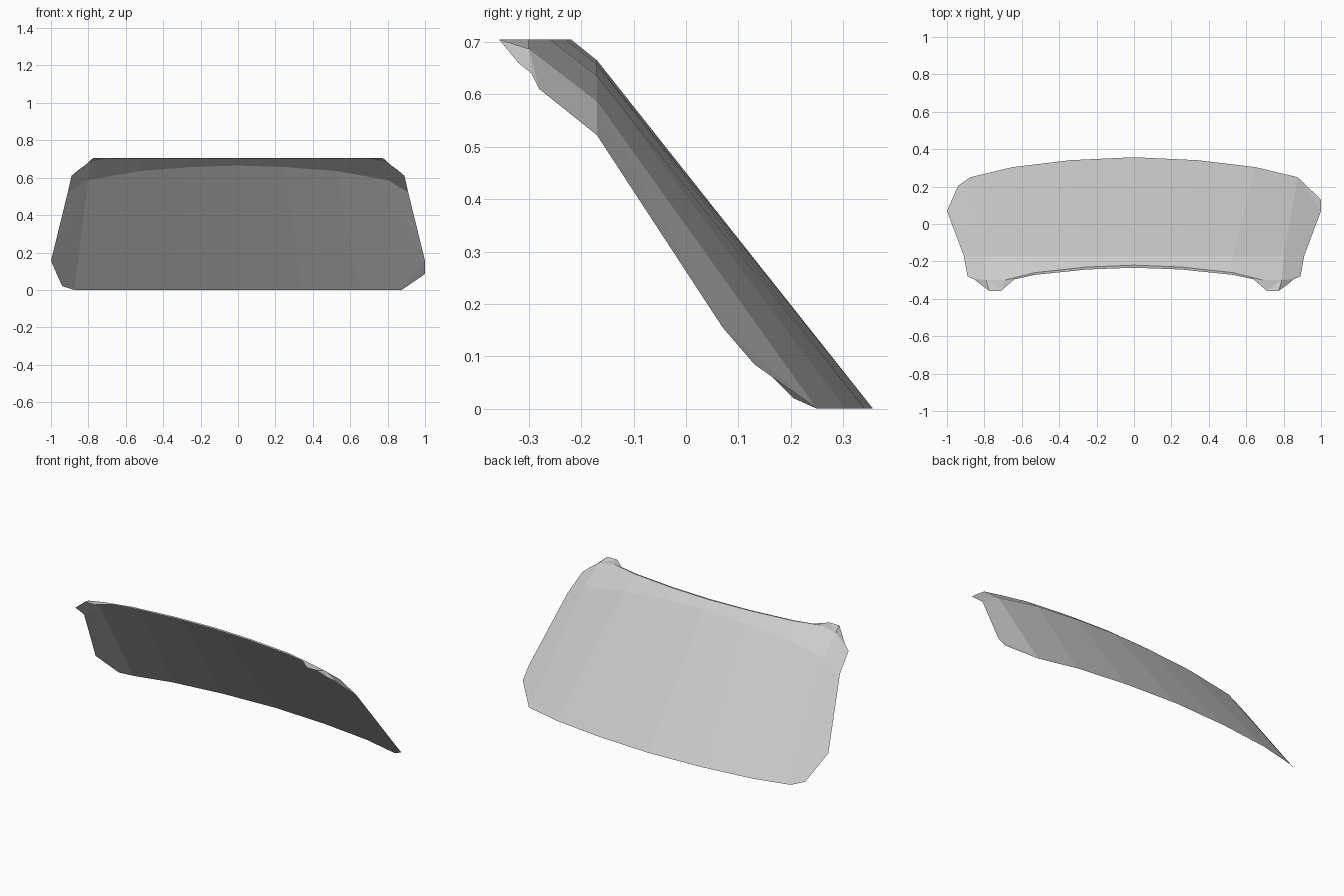
import bpy, bmesh
from mathutils import Vector

if "Cube" in bpy.data.objects:
    bpy.data.objects.remove(bpy.data.objects["Cube"])

# One flat colour
grey = bpy.data.materials.new("light grey")
grey.diffuse_color = (0.6, 0.6, 0.6, 1)
grey.use_nodes = True
grey.node_tree.nodes["Principled BSDF"].inputs["Base Color"].default_value = grey.diffuse_color

# Half of the curved panel: named points, x is mirrored for the other side
POINTS = {
    # bottom edge, centre to corner
    "b0": (0, .357, 0), "b1": (.34, .341, 0), "b2": (.65, .304, 0), "b3": (.875, .25, 0),
    # bend line below the top edge
    "m0": (0, -.17, .665), "m1": (.25, -.17, .657), "m2": (.53, -.17, .635), "m3": (.8, -.17, .587),
    # top edge
    "t0": (0, -.22, .705), "t1": (.25, -.23, .705), "t2": (.53, -.26, .705),
    "t3": (.69, -.30, .705), "fold": (.79, -.30, .687),
    # narrow lip along the top edge
    "l0": (0, -.234, .703), "l1": (.25, -.243, .703), "l2": (.53, -.272, .703), "l3": (.64, -.296, .703),
    # side edge, bottom to top
    "s2": (1.0, .07, .155), "s3": (.91, -.17, .522), "s4": (.89, -.28, .61),
    # upper corner tab
    "c1": (.855, -.295, .64), "c2": (.825, -.32, .66),
    "c3": (.775, -.357, .705), "c4": (.71, -.357, .705),
}
# The lower corner is cut a little differently on each side
LOWER_CORNER = {-1: (.94, .205, .02), 1: (1.0, .13, .085)}

FACES = [f.split() for f in (
    "b0 b1 m1 m0", "b1 b2 m2 m1", "b2 b3 m3 m2",             # main panel
    "b3 s1 s2", "b3 s2 m3", "s2 s3 m3",                      # side wrap
    "m0 m1 t1 t0", "m1 m2 t2 t1", "m2 m3 fold t2",           # bent top band
    "t2 fold t3", "m3 s3 s4 fold",
    "s4 c1 fold", "c1 c2 fold", "c2 c3 fold",                # corner tab
    "c3 c4 fold", "c4 t3 fold",
    "t0 t1 l1 l0", "t1 t2 l2 l1", "t2 t3 l3 l2", "t3 c4 l3",  # lip
)]

bm = bmesh.new()
for side in (-1, 1):
    pts = dict(POINTS, s1=LOWER_CORNER[side])
    verts = {n: bm.verts.new((side * x, y, z)) for n, (x, y, z) in pts.items()}
    for names in FACES:
        bm.faces.new([verts[n] for n in names])
bmesh.ops.remove_doubles(bm, verts=bm.verts, dist=.0005)

# Face the whole sheet up and back
bm.normal_update()
for face in bm.faces:
    if face.normal.dot(Vector((0, .6, .8))) < 0:
        face.normal_flip()

mesh = bpy.data.meshes.new("windshield")
bm.to_mesh(mesh)
bm.free()
mesh.materials.append(grey)
windshield = bpy.data.objects.new("windshield", mesh)
bpy.context.collection.objects.link(windshield)
